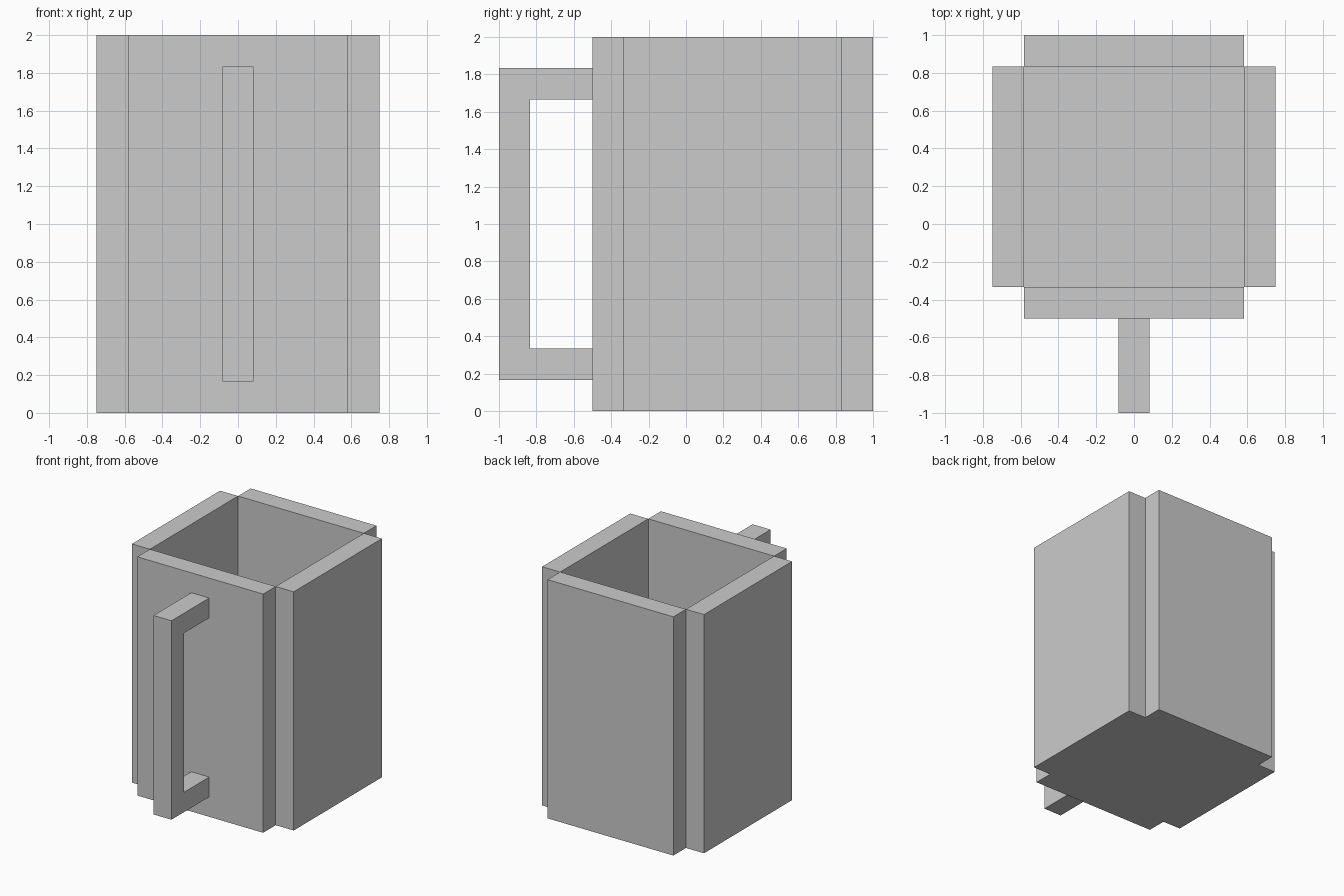
import bpy
import bmesh
from mathutils import Vector

if "Cube" in bpy.data.objects:
    bpy.data.objects.remove(bpy.data.objects["Cube"])

U = 1 / 12            # model grid step
W = 2 * U             # wall, floor and handle thickness
R = 7 * U             # half width of the square inside
CY = 3 * U            # y centre of the cup
H = 2.0               # cup height


def finish(name, bm):
    bmesh.ops.recalc_face_normals(bm, faces=bm.faces)
    mesh = bpy.data.meshes.new(name)
    bm.to_mesh(mesh)
    bm.free()
    obj = bpy.data.objects.new(name, mesh)
    bpy.context.collection.objects.link(obj)
    return obj


def box(name, center, size):
    bm = bmesh.new()
    bmesh.ops.create_cube(bm, size=1)
    bmesh.ops.scale(bm, vec=size, verts=bm.verts)
    bmesh.ops.translate(bm, vec=center, verts=bm.verts)
    return finish(name, bm)


# Four walls that meet only at their inner corners
for side, s in (("left", -1), ("right", 1)):
    box(f"{side}_wall", (s * (R + W / 2), CY, H / 2), (W, 2 * R, H))
for side, s in (("front", -1), ("back", 1)):
    box(f"{side}_wall", (0, CY + s * (R + W / 2), H / 2), (2 * R, W, H))

# Floor closing the bottom of the cup
box("floor", (0, CY, W / 2), (2 * R, 2 * R, W))

# C-shaped handle: side profile (y, z) extruded across x
y_cup, y_out, z_low, z_high = -6 * U, -1.0, W, H - W
profile = [(y_cup, z_low), (y_out, z_low), (y_out, z_high), (y_cup, z_high),
           (y_cup, z_high - W), (y_out + W, z_high - W),
           (y_out + W, z_low + W), (y_cup, z_low + W)]
bm = bmesh.new()
face = bm.faces.new([bm.verts.new((-W / 2, y, z)) for y, z in profile])
ext = bmesh.ops.extrude_face_region(bm, geom=[face], use_keep_orig=True)
bmesh.ops.translate(bm, vec=Vector((W, 0, 0)),
                    verts=[g for g in ext["geom"] if isinstance(g, bmesh.types.BMVert)])
finish("handle", bm)
